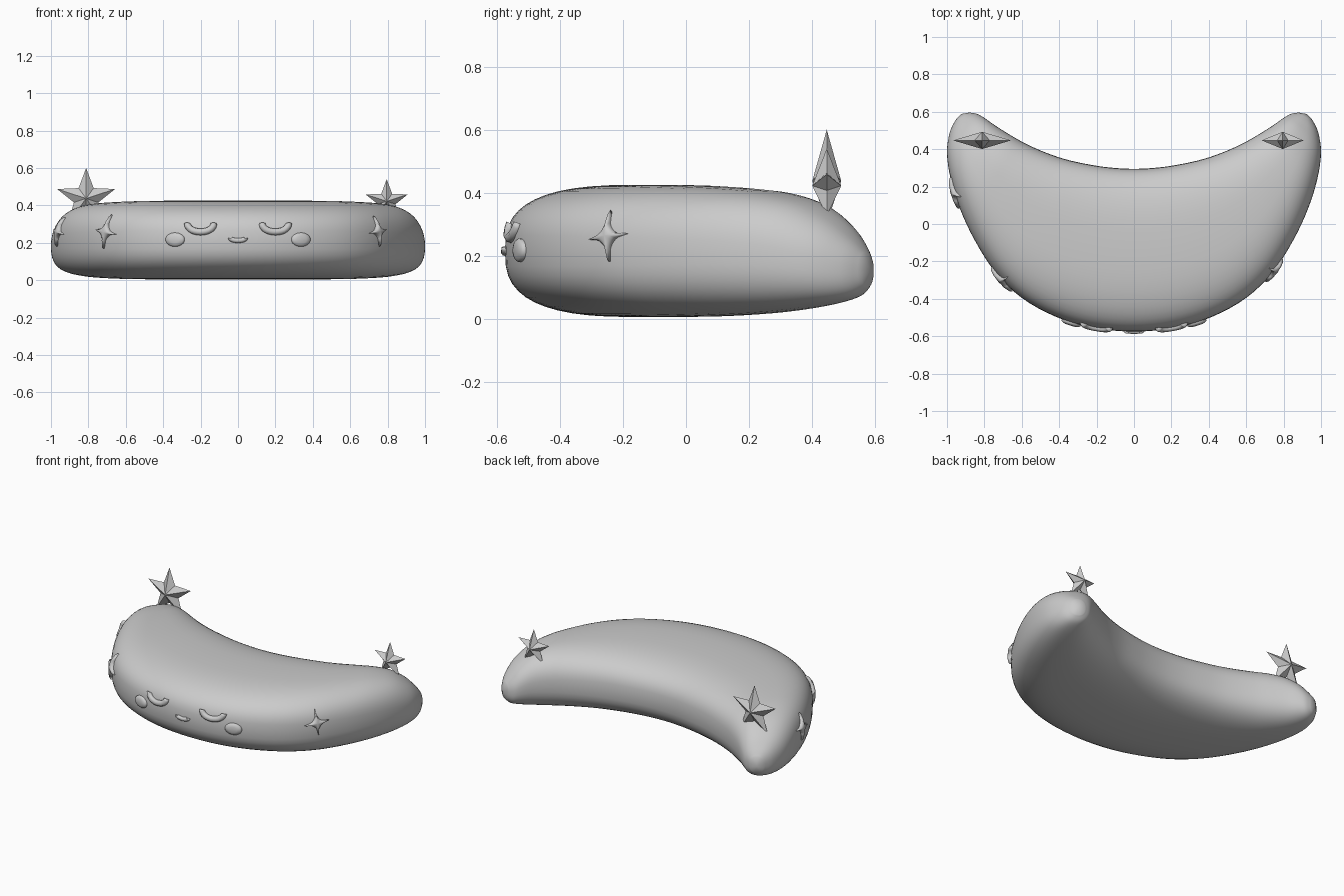
import bpy, bmesh, math
from mathutils import Vector
from mathutils.bvhtree import BVHTree

if "Cube" in bpy.data.objects:
    bpy.data.objects.remove(bpy.data.objects["Cube"])

grey = bpy.data.materials.new("soft grey")
grey.diffuse_color = (0.6, 0.6, 0.6, 1)
grey.use_nodes = True
grey.node_tree.nodes["Principled BSDF"].inputs["Base Color"].default_value = grey.diffuse_color


def make(name, verts, faces, smooth=True):
    me = bpy.data.meshes.new(name)
    me.from_pydata(verts, [], faces)
    bm = bmesh.new()
    bm.from_mesh(me)
    bmesh.ops.recalc_face_normals(bm, faces=bm.faces)
    bm.to_mesh(me)
    bm.free()
    me.materials.append(grey)
    ob = bpy.data.objects.new(name, me)
    bpy.context.collection.objects.link(ob)
    for p in me.polygons:
        p.use_smooth = smooth
    return ob


def skin(rings, n):
    """Quads between consecutive closed rings of n points."""
    return [(r * n + i, r * n + (i + 1) % n, (r + 1) * n + (i + 1) % n, (r + 1) * n + i)
            for r in range(rings - 1) for i in range(n)]


# Crescent body stations: outer x, y, inner x, y, top z, bottom z
half = [
    (0, -.575, 0, .295, .425, .005),
    (.22, -.555, .13, .302, .425, .005),
    (.42, -.495, .25, .32, .425, .005),
    (.60, -.395, .37, .347, .424, .005),
    (.74, -.26, .48, .385, .42, .007),
    (.85, -.09, .58, .43, .413, .012),
    (.93, .08, .66, .475, .40, .02),
    (.98, .24, .74, .525, .368, .033),
    (1.0, .38, .80, .567, .31, .05),
    (.985, .49, .84, .589, .25, .07),
    (.955, .555, .88, .596, .205, .10),
]
stations = [Vector((-s[0], s[1], -s[2], *s[3:])) for s in half[:0:-1]] + [Vector(s) for s in half]


def spline(pts, steps):
    """Smooth curve through all the points."""
    out = []
    for i in range(len(pts) - 1):
        a, b, c, d = (pts[min(max(j, 0), len(pts) - 1)] for j in range(i - 1, i + 3))
        for k in range(steps):
            t = k / steps
            out.append(.5 * (2 * b + (c - a) * t + (2 * a - 5 * b + 4 * c - d) * t * t
                             + (3 * b - a - 3 * c + d) * t ** 3))
    return out + [pts[-1]]


N = 48
path = spline(stations, 4)
verts = []
for s in path:
    outer, inner = Vector((s[0], s[1])), Vector((s[2], s[3]))
    mid, arm = (outer + inner) / 2, (outer - inner) / 2
    # plump in the middle, rounder towards the tips
    e = 2 / (2.2 + .6 * min(1, arm.length / .4))
    for i in range(N):
        a = 2 * math.pi * i / N
        c, d = math.cos(a), math.sin(a)
        u = math.copysign(abs(c) ** e, c)
        v = math.copysign(abs(d) ** e, d)
        p = mid + arm * u
        verts.append((p.x, p.y, (s[4] + s[5]) / 2 + v * (s[4] - s[5]) / 2))
faces = skin(len(path), N)
for first, x in ((0, -.925), ((len(path) - 1) * N, .925)):
    verts.append((x, .588, .152))
    faces += [(first + i, first + (i + 1) % N, len(verts) - 1) for i in range(N)]
body = make("crescent_body", verts, faces)
tree = BVHTree.FromPolygons([Vector(v) for v in verts], faces)


def drape(name, points, faces, centre, inward):
    """Lay (u, v, height) points on the body, looking along the inward direction."""
    d = Vector((*inward, 0)).normalized()
    side = Vector((-d.y, d.x, 0)) * -1
    out = []
    for u, v, h in points:
        start = Vector((*centre, 0)) + side * u + Vector((0, 0, v)) - d * .5
        hit, normal, _, _ = tree.ray_cast(start, d)
        if hit is None:
            hit, normal, _, _ = tree.find_nearest(start + d * .5)
        if normal.dot(d) > 0:
            normal = -normal
        out.append(hit + normal * h)
    return make(name, out, faces)


def badge(name, outline, v0, height, centre, inward):
    """Domed raised patch with the given outline."""
    n = len(outline)
    rings = [(1, -.01), (1, height * .4), (.85, height * .75), (.5, height)]
    pts = [(u * k, v0 + v * k, h) for k, h in rings for u, v in outline] + [(0, v0, height)]
    last = (len(rings) - 1) * n
    faces = skin(len(rings), n) + [(last + i, last + (i + 1) % n, len(pts) - 1) for i in range(n)]
    return drape(name, pts, faces, centre, inward)


def smile(name, x, z, rx, rz, r):
    """Raised downward-bowed arc."""
    n, m = 10, 15
    pts = []
    for k in range(m):
        a = math.pi * (1 + k / (m - 1))
        nrm = Vector((math.cos(a) / rx, math.sin(a) / rz)).normalized()
        for i in range(n):
            b = 2 * math.pi * i / n
            q = nrm * r * math.cos(b)
            pts.append((rx * math.cos(a) + q.x, z + rz * math.sin(a) + q.y, r * math.sin(b)))
    faces = skin(m, n) + [tuple(range(n)), tuple(range((m - 1) * n, m * n))]
    return drape(name, pts, faces, (x, -.6), (0, 1))


# Sleepy face
smile("mouth", 0, .226, .04, .014, .013)
for label, s in (("left", -1), ("right", 1)):
    smile(label + "_eye", s * .2, .30, .07, .042, .018)
    oval = [(.05 * math.cos(i * math.pi / 12), .037 * math.sin(i * math.pi / 12)) for i in range(24)]
    badge(label + "_cheek", oval, .217, .018, (s * .335, -.55), (0, 1))


# Four-pointed sparkles on the outer side
def sparkle(name, centre, inward, z, size, tilt):
    pts = []
    for i in range(40):
        a = 2 * math.pi * i / 40
        c, d = math.cos(a), math.sin(a)
        r = size / (abs(c) ** .5 + abs(d) ** .5) ** 2
        pts.append((r * math.cos(a + tilt), r * 1.04 * math.sin(a + tilt)))
    badge(name, pts, z, .022, centre, inward)


sparkle("left_sparkle", (-.70, -.29), (.72, .69), .257, .086, -.15)
sparkle("right_sparkle", (.745, -.245), (-.74, .67), .26, .076, .12)
sparkle("far_left_sparkle", (-.96, .17), (.95, -.3), .257, .074, -.15)


# Faceted five-pointed stars standing near the tips
def star(name, x, z, radius, depth):
    y = .447
    pts = [(x, y - depth, z), (x, y + depth, z)]
    for i in range(10):
        a = math.pi / 2 + i * math.pi / 5
        r = radius * (.42 if i % 2 else 1)
        pts.append((x + r * math.cos(a), y, z + r * math.sin(a)))
    faces = [(c, 2 + i, 2 + (i + 1) % 10) for c in (0, 1) for i in range(10)]
    make(name, pts, faces, smooth=False)


star("large_star", -.812, .437, .163, .046)
star("small_star", .795, .422, .118, .046)
